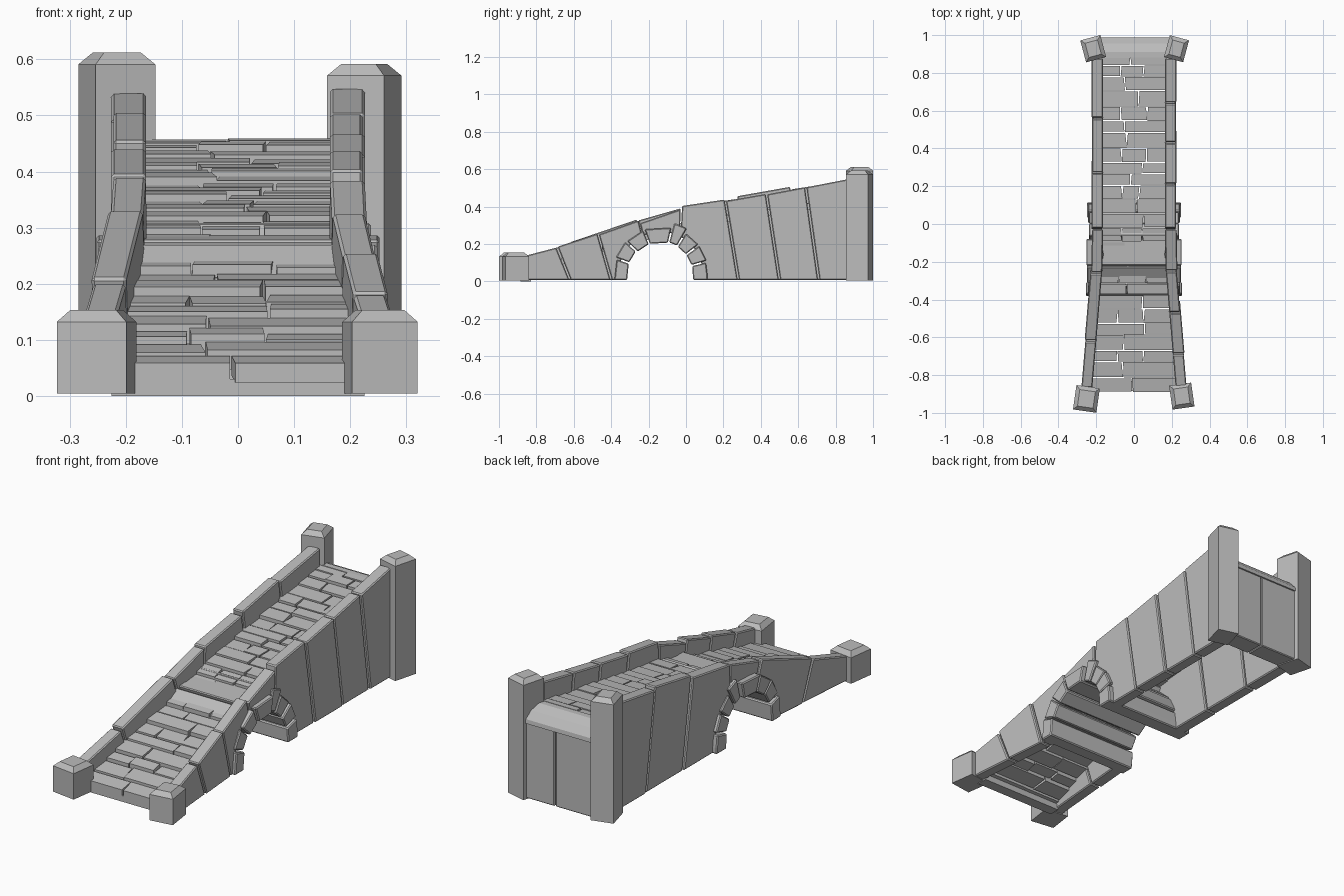
import bpy, bmesh, math, random
from mathutils import Matrix, Vector

random.seed(7)
if "Cube" in bpy.data.objects:
    bpy.data.objects.remove(bpy.data.objects["Cube"], do_unlink=True)

GREY = (0.5, 0.5, 0.5, 1.0)
stone = bpy.data.materials.new("grey stone")
stone.use_nodes = True
stone.diffuse_color = GREY
stone.node_tree.nodes["Principled BSDF"].inputs["Base Color"].default_value = GREY


def finish(name, bm, bevel=0.0):
    bmesh.ops.recalc_face_normals(bm, faces=bm.faces)
    mesh = bpy.data.meshes.new(name)
    bm.to_mesh(mesh)
    bm.free()
    mesh.materials.append(stone)
    obj = bpy.data.objects.new(name, mesh)
    bpy.context.collection.objects.link(obj)
    if bevel:
        mod = obj.modifiers.new("worn edges", 'BEVEL')
        mod.width = bevel
        mod.segments = 1
        mod.limit_method = 'ANGLE'
        mod.angle_limit = math.radians(40)
    return obj


def add_prism(bm, profile, x_a, x_b):
    """Span a (y, z) outline between two x positions, each a function of y."""
    a = [bm.verts.new((x_a(y), y, z)) for y, z in profile]
    b = [bm.verts.new((x_b(y), y, z)) for y, z in profile]
    bm.faces.new(a)
    bm.faces.new(b[::-1])
    n = len(profile)
    for i in range(n):
        j = (i + 1) % n
        bm.faces.new((a[j], a[i], b[i], b[j]))


def prism(name, profile, x_a, x_b, bevel=0.0):
    bm = bmesh.new()
    add_prism(bm, profile, x_a, x_b)
    return finish(name, bm, bevel)


def flat(x):
    return lambda y: x


# Plan and slope of the ramp
def outer(y):
    return 0.222 if y > -0.2 else 0.222 + (-0.2 - y) * 0.085


def inner(y):
    return outer(y) - 0.058


def road(y):
    return 0.32 + y * (0.3 if y < 0 else 0.155)


ARCH_Y, ARCH_Z, BASE = -0.135, 0.04, 0.008


def on_arch(radius, degrees):
    a = math.radians(degrees)
    return (ARCH_Y + radius * math.cos(a), ARCH_Z + radius * math.sin(a))


def arc(radius, start, end, steps=5):
    return [on_arch(radius, start + (end - start) * i / steps) for i in range(steps + 1)]


# Corner posts with chamfered tops
def post(name, x, y, size_x, size_y, height, turn):
    bm = bmesh.new()
    bmesh.ops.create_cube(bm, size=1)
    for v in bm.verts:
        v.co = Vector((v.co.x * size_x, v.co.y * size_y, 0.004 + (v.co.z + 0.5) * (height - 0.004)))
    rim = [e for e in bm.edges if all(v.co.z > height - 0.01 for v in e.verts)]
    bmesh.ops.bevel(bm, geom=rim, offset=0.021, segments=1, affect='EDGES')
    bm.transform(Matrix.Translation((x, y, 0)) @ Matrix.Rotation(math.radians(turn), 4, 'Z'))
    finish(name, bm)


post("front_post_right", -0.252, -0.926, 0.125, 0.13, 0.153, -8)
post("front_post_left", 0.253, -0.911, 0.118, 0.128, 0.153, 8)
post("back_post_right", -0.216, 0.928, 0.11, 0.12, 0.612, 15)
post("back_post_left", 0.225, 0.928, 0.105, 0.12, 0.592, -15)


# Side walls: leaning blocks, with those beside the arch following its curve
def wall(label, side, blocks):
    for i, (y0, z0, y1, z1, kind) in enumerate(blocks):
        gap = 0.004
        top = [(y0 + gap, z0), (y1 - gap, z1)]
        lean0 = y0 + (0.07 if y0 > -0.8 else 0.0)
        lean1 = y1 + (0.07 if y1 < 0.8 else 0.0)
        if kind == "plain":
            foot = [(lean1 - gap, BASE), (lean0 + gap, BASE)]
        elif kind == "rise":
            foot = arc(0.225, 116, 180) + [(-0.36, BASE), (min(lean0 + gap, -0.375), BASE)]
        elif kind == "crown":
            foot = arc(0.225, 63, 115)
        else:
            foot = [(lean1 - gap, BASE), (0.09, BASE)] + arc(0.225, 0, 62)
        prism(f"{label}_wall_block_{i + 1}", top + foot,
              lambda y: side * inner(y), lambda y, d=0.004 * (i % 2): side * (outer(y) + d), 0.005)


wall("left", 1, [
    (-0.87, 0.135, -0.69, 0.18, "plain"), (-0.69, 0.185, -0.47, 0.255, "plain"),
    (-0.47, 0.25, -0.25, 0.325, "rise"), (-0.25, 0.31, -0.025, 0.385, "crown"),
    (-0.025, 0.403, 0.21, 0.437, "fall"), (0.21, 0.43, 0.43, 0.467, "plain"),
    (0.43, 0.465, 0.64, 0.503, "plain"), (0.64, 0.503, 0.88, 0.548, "plain")])
wall("right", -1, [
    (-0.87, 0.13, -0.62, 0.2, "plain"), (-0.62, 0.21, -0.26, 0.33, "rise"),
    (-0.26, 0.325, -0.025, 0.39, "crown"), (-0.025, 0.395, 0.27, 0.44, "fall"),
    (0.27, 0.455, 0.56, 0.505, "plain"), (0.56, 0.492, 0.88, 0.54, "plain")])

# Arch stones running right across under the road
joints = [0, 15, 37, 59, 76, 111, 137, 161, 180]
for i, (a0, a1) in enumerate(zip(joints, joints[1:])):
    r0 = 0.175 + random.uniform(-0.005, 0.005)
    r1 = 0.255 + (0.025 if a0 == 59 else random.uniform(-0.008, 0.006))
    lo = a0 + (1.2 if i else 0)
    hi = a1 - (1.2 if a1 < 180 else 0)
    outline = [on_arch(r0, lo), on_arch(r1, lo), on_arch(r1, hi), on_arch(r0, hi)]
    if i == 0:
        outline = [(outline[0][0], BASE), (outline[1][0], BASE)] + outline[1:]
    elif a1 == 180:
        outline = outline[:2] + [(outline[2][0], BASE), (outline[3][0], BASE)]
    w = random.uniform(0.236, 0.256)
    prism(f"arch_stone_{i + 1}", outline, flat(-w), flat(w), 0.005)

# Paving: stepped rows of uneven slabs with open joints
paving = bmesh.new()
y = -0.89
row = 0
while y < 0.86:
    depth = min(random.choice((0.06, 0.075, 0.085)), 0.885 - y)
    mid = y + depth / 2
    half = inner(mid) + 0.012
    if row % 3 == 2:
        cuts = [-half * random.uniform(0.3, 0.45), half * random.uniform(0.15, 0.45)]
    else:
        cuts = [half * random.uniform(-0.3, 0.3)]
    edges = [-half] + cuts + [half]
    for k, (x0, x1) in enumerate(zip(edges, edges[1:])):
        skew = random.uniform(-0.12, 0.12)
        lift = random.uniform(-0.006, 0.006)
        y0, y1 = y + random.uniform(0.001, 0.005), y + depth - random.uniform(0.001, 0.004)
        tilt = 0.6 * (road(y1) - road(y0)) / 2
        z = road(mid) + lift
        outline = [(y0, z - tilt), (y1, z + tilt), (y1, z + tilt - 0.035), (y0, z - tilt - 0.035)]
        g0 = 0.003 if k else 0.0
        add_prism(paving, outline,
                  lambda v: x0 + g0 + (skew * (v - mid) if k else 0.0),
                  lambda v: x1 - 0.003 + skew * (v - mid))
    y += depth
    row += 1
finish("paving_slabs", paving)

# Back wall: two panels under a sloping coping stone
panel = [(0.88, BASE), (0.98, BASE), (0.98, 0.385), (0.88, 0.385)]
prism("back_panel_right", panel, flat(-0.19), flat(0.027), 0.004)
prism("back_panel_left", panel, flat(0.033), flat(0.19), 0.004)
prism("back_coping", [(0.88, 0.38), (0.988, 0.38), (0.985, 0.4), (0.955, 0.435),
                      (0.91, 0.457), (0.88, 0.457)], flat(-0.19), flat(0.19))

# Front sill under the first row of paving
prism("front_sill", [(-0.885, 0), (-0.83, 0), (-0.83, 0.03), (-0.885, 0.03)], flat(-0.225), flat(0.225))
